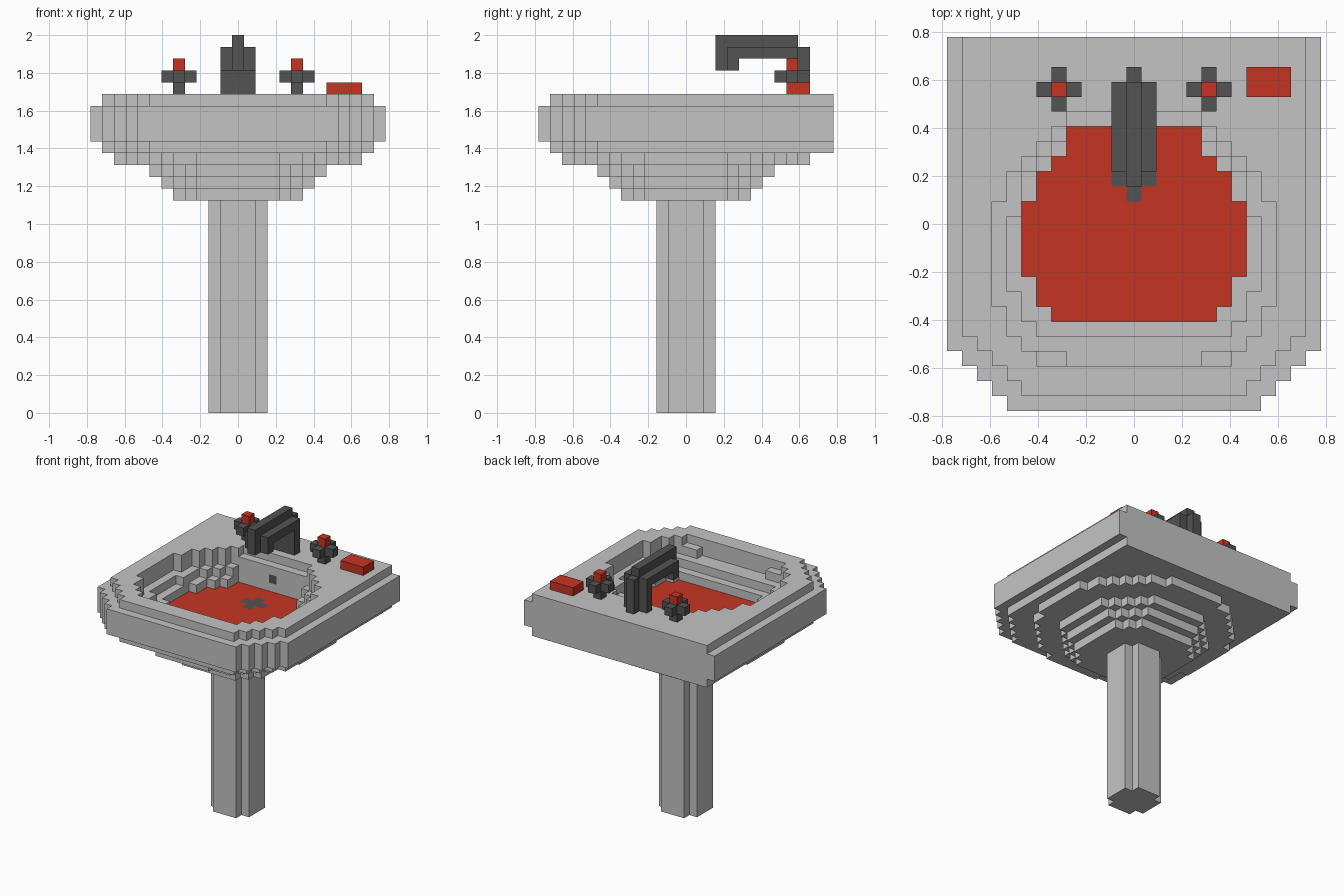
import bpy
import bmesh

if "Cube" in bpy.data.objects:
    bpy.data.objects.remove(bpy.data.objects["Cube"], do_unlink=True)

U = 1 / 16  # edge length of one block


def material(name, srgb):
    col = [(c / 255 / 12.92) if c < 10 else ((c / 255 + 0.055) / 1.055) ** 2.4 for c in srgb] + [1.0]
    m = bpy.data.materials.new(name)
    m.use_nodes = True
    m.diffuse_color = col
    m.node_tree.nodes["Principled BSDF"].inputs["Base Color"].default_value = col
    return m


GREY, DARK, RED = 0, 1, 2
MATS = [material("grey ceramic", (196, 196, 196)),
        material("dark metal", (83, 83, 83)),
        material("red", (197, 53, 35))]

# Axis, side and face corners (in half blocks) for the six block faces
SIDES = []
for axis in range(3):
    for sign in (-1, 1):
        a, b = (axis + 1) % 3, (axis + 2) % 3
        corners = []
        for s, t in ((-1, -1), (1, -1), (1, 1), (-1, 1))[::sign]:
            c = [0, 0, 0]
            c[axis], c[a], c[b] = sign, s, t
            corners.append(c)
        step = [0, 0, 0]
        step[axis] = sign
        SIDES.append((step, corners))


def build(name, cells):
    """Skin a set of blocks {(i, j, k): colour} and merge flat areas."""
    bm = bmesh.new()
    verts = {}
    for (i, j, k), colour in cells.items():
        for step, corners in SIDES:
            if (i + step[0], j + step[1], k + step[2]) in cells:
                continue
            face = []
            for c in corners:
                key = (2 * i + c[0], 2 * j + c[1], 2 * k + 1 + c[2])
                if key not in verts:
                    verts[key] = bm.verts.new([n * U / 2 for n in key])
                face.append(verts[key])
            bm.faces.new(face).material_index = colour
    bmesh.ops.dissolve_limit(bm, angle_limit=0.01, verts=bm.verts[:], edges=bm.edges[:],
                             delimit={'MATERIAL'})
    me = bpy.data.meshes.new(name)
    bm.to_mesh(me)
    bm.free()
    for m in MATS:
        me.materials.append(m)
    ob = bpy.data.objects.new(name, me)
    bpy.context.collection.objects.link(ob)
    return ob


def box(x, y, z, colour=GREY):
    """Blocks in inclusive index ranges."""
    return {(i, j, k): colour for i in range(x[0], x[1] + 1)
            for j in range(y[0], y[1] + 1) for k in range(z[0], z[1] + 1)}


def rows(spec):
    """Plan shape from (first row, last row, half width)."""
    return {(i, j) for a, b, h in spec for j in range(a, b + 1) for i in range(-h, h + 1)}


def disc(half, r2):
    span = range(-half, half + 1)
    return {(i, j) for i in span for j in span if i * i + j * j <= r2}


def layer(plan, k, colour=GREY):
    return {(i, j, k): colour for i, j in plan}


# Plan shapes: basin outlines
wide = rows([(-8, 12, 12), (-9, -9, 11), (-10, -10, 10), (-11, -11, 9), (-12, -12, 8)])
narrow = rows([(-7, 12, 11), (-8, -8, 10), (-9, -9, 9), (-10, -10, 8), (-11, -11, 7)])
# Plan shapes: the bowl, from floor to rim
floor = rows([(5, 6, 4), (4, 4, 5), (2, 3, 6), (-3, 1, 7), (-5, -4, 6), (-6, -6, 5)])
bowl_low = rows([(6, 6, 4), (5, 5, 5), (4, 4, 6), (1, 3, 7), (-4, 0, 8), (-6, -5, 7), (-7, -7, 6)])
body = [(6, 6, 5), (5, 5, 6), (4, 4, 7), (2, 3, 8), (-5, 1, 9), (-7, -6, 8), (-8, -8, 7)]
bowl_mid = rows(body + [(-9, -9, 4)])
bowl_top = rows(body + [(7, 7, 4), (-9, -9, 6)])

# Basin: stepped underside, body and rim
basin = {}
for k, plan in ((18, disc(5, 34)), (19, disc(6, 45)), (20, disc(7, 58)), (21, disc(10, 110)),
                (22, narrow), (23, wide - floor), (24, wide - bowl_low),
                (25, wide - bowl_mid), (26, narrow - bowl_top)):
    basin.update(layer(plan, k))
# Red floor, plus-shaped drain and overflow hole
basin.update(layer(floor, 22, RED))
basin.update(layer({(0, 3), (1, 3), (-1, 3), (0, 2), (0, 4)}, 22, DARK))
basin[(0, 7, 24)] = DARK
build("basin", basin)

# Pedestal
pedestal = {}
for k in range(18):
    pedestal.update(layer(disc(2, 5), k))
build("pedestal", pedestal)

# Faucet: three-wide core with a raised centre spine
faucet = {}
for x, y, z in (((-1, 1), (9, 9), (27, 30)), ((-1, 1), (4, 9), (30, 30)), ((-1, 1), (4, 4), (29, 30)),
                ((0, 0), (10, 10), (27, 30)), ((0, 0), (3, 9), (31, 31)), ((0, 0), (3, 3), (29, 31))):
    faucet.update(box(x, y, z, DARK))
build("faucet", faucet)

# Taps: cross handles with red caps
for side, x in (("right", -5), ("left", 5)):
    tap = box((x, x), (9, 9), (27, 28), DARK)
    tap.update(box((x - 1, x + 1), (9, 9), (28, 28), DARK))
    tap.update(box((x, x), (8, 10), (28, 28), DARK))
    tap[(x, 9, 29)] = RED
    build(side + "_tap", tap)

# Soap bar
build("soap", box((8, 10), (9, 10), (27, 27), RED))
